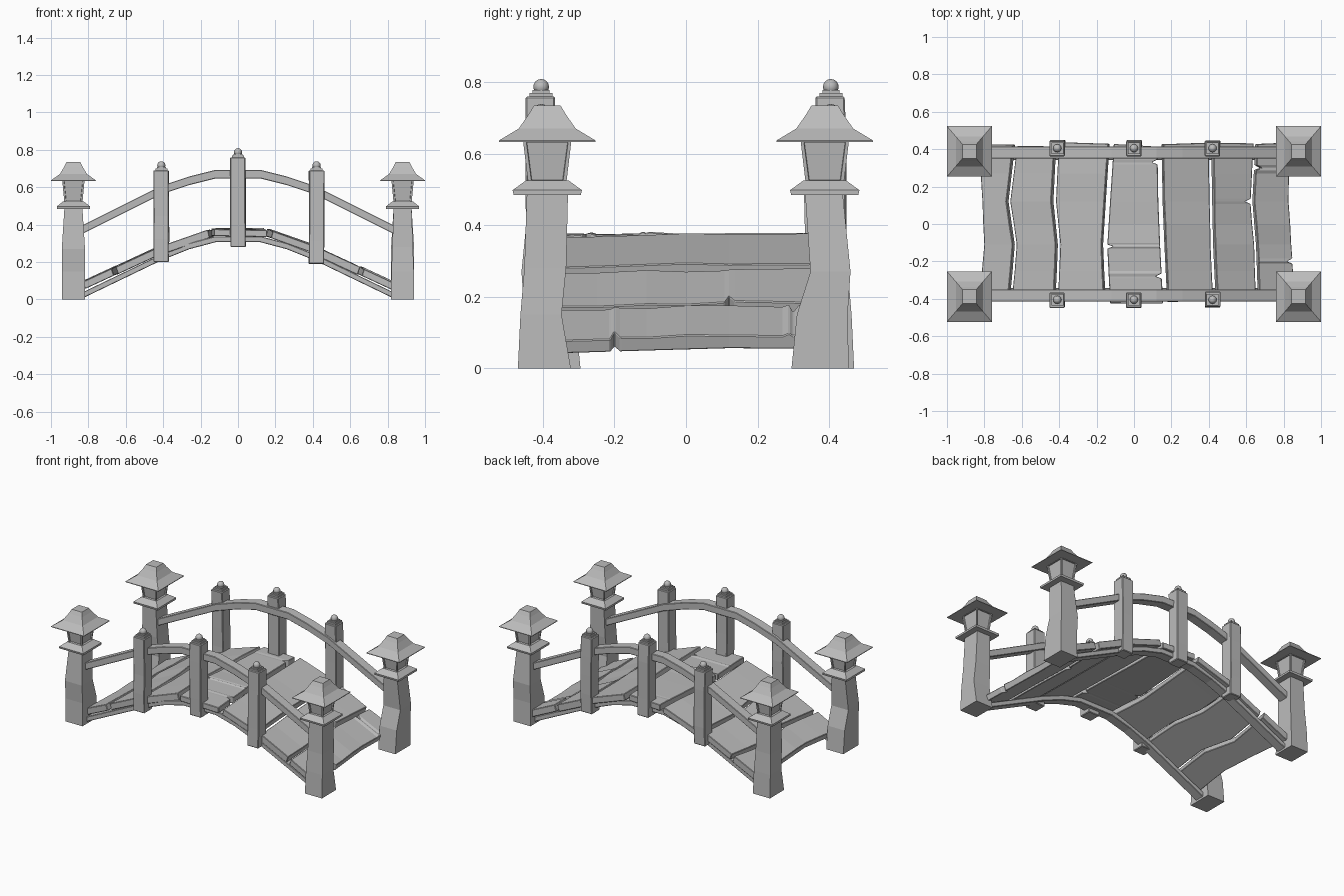
import bpy, bmesh, random
from mathutils import Vector

random.seed(4)
if "Cube" in bpy.data.objects:
    bpy.data.objects.remove(bpy.data.objects["Cube"])

stone = bpy.data.materials.new("plain grey")
stone.use_nodes = True
GREY = (0.5, 0.5, 0.5, 1)
stone.diffuse_color = GREY
stone.node_tree.nodes["Principled BSDF"].inputs["Base Color"].default_value = GREY


def finish(name, bm, bevel=0):
    bmesh.ops.recalc_face_normals(bm, faces=bm.faces)
    mesh = bpy.data.meshes.new(name)
    bm.to_mesh(mesh)
    bm.free()
    mesh.materials.append(stone)
    obj = bpy.data.objects.new(name, mesh)
    bpy.context.collection.objects.link(obj)
    if bevel:
        mod = obj.modifiers.new("Bevel", "BEVEL")
        mod.width, mod.segments = bevel, 1
        mod.limit_method = "ANGLE"
    return obj


def loft(rings):
    """Skin a list of equally long point rings and cap both ends."""
    bm = bmesh.new()
    loops = [[bm.verts.new(p) for p in ring] for ring in rings]
    n = len(loops[0])
    for a, b in zip(loops, loops[1:]):
        for i in range(n):
            bm.faces.new((a[i], a[(i + 1) % n], b[(i + 1) % n], b[i]))
    bm.faces.new(loops[0])
    bm.faces.new(loops[-1])
    return bm


def square(x, y, z, hx, hy):
    return [(x + i * hx, y + j * hy, z) for i, j in ((-1, -1), (1, -1), (1, 1), (-1, 1))]


def tower(name, x, y, levels, bevel=0):
    """Stack of rectangles given as height, half width, half depth."""
    return finish(name, loft([square(x, y, z, hx, hy) for z, hx, hy in levels]), bevel)


def arch(points, x):
    """Height of a mirrored polyline at x."""
    x = abs(x)
    for (xa, za), (xb, zb) in zip(points, points[1:]):
        if x <= xb or xb == points[-1][0]:
            return za + (zb - za) * (x - xa) / (xb - xa)


def beam(name, points, y, half_depth, half_height):
    """Rail or stringer that follows a mirrored arch."""
    xs = [-p[0] for p in reversed(points[1:])] + [p[0] for p in points[1:]]
    rings = []
    for x in xs:
        z = arch(points, x)
        rings.append([(x, y + i * half_depth, z + j * half_height)
                      for i, j in ((-1, -1), (1, -1), (1, 1), (-1, 1))])
    return finish(name, loft(rings), 0.003)


# Rails and stringers
RAIL = [(0, 0.67), (0.12, 0.67), (0.26, 0.635), (0.41, 0.585), (0.84, 0.37)]
STRINGER = [(0, 0.322), (0.12, 0.322), (0.26, 0.285), (0.41, 0.225), (0.84, 0.018)]
for label, s in (("front", -1), ("back", 1)):
    beam(label + "_rail", RAIL, s * 0.382, 0.032, 0.023)
    beam(label + "_stringer", STRINGER, s * 0.375, 0.032, 0.016)

# Corner posts: height, inner edge, outer edge (distance from the middle), half width
STRAIGHT = [(0, 0.322, 0.47, 0.062), (0.15, 0.348, 0.463, 0.06),
            (0.28, 0.335, 0.452, 0.055), (0.49, 0.33, 0.445, 0.048)]
KINKED = [(0, 0.295, 0.455, 0.062), (0.15, 0.31, 0.452, 0.062),
          (0.27, 0.348, 0.46, 0.062), (0.49, 0.333, 0.438, 0.048)]

for side, sx in (("right", -1), ("left", 1)):
    for end, sy in (("front", -1), ("back", 1)):
        tag = end + "_" + side
        x, y = sx * 0.88, sy * 0.388
        profile = KINKED if sx * sy > 0 else STRAIGHT
        finish(tag + "_post", loft([square(x, sy * (a + b) / 2, z, h, (b - a) / 2)
                                    for z, a, b, h in profile]))
        # Lantern ledge
        tower(tag + "_lantern_ledge", x, y,
              [(0.485, 0.088, 0.094), (0.498, 0.088, 0.097), (0.525, 0.054, 0.06)])
        # Lantern box with recessed panes
        bm = loft([square(x, y, 0.515, 0.048, 0.053), square(x, y, 0.64, 0.06, 0.068)])
        bm.normal_update()
        bmesh.ops.recalc_face_normals(bm, faces=bm.faces)
        panes = [f for f in bm.faces if abs(f.normal.z) < 0.5]
        bmesh.ops.inset_individual(bm, faces=panes, thickness=0.013)
        bmesh.ops.inset_individual(bm, faces=panes, thickness=0.002, depth=-0.007)
        finish(tag + "_lantern_box", bm)
        # Flared roof
        tower(tag + "_lantern_roof", x, y,
              [(0.633, 0.12, 0.135), (0.637, 0.12, 0.135), (0.67, 0.073, 0.08),
               (0.71, 0.049, 0.052), (0.735, 0.037, 0.037)])

# Rail posts with caps and knobs
for label, x, low, high in (("right", -0.41, 0.2, 0.69), ("middle", 0, 0.28, 0.76),
                            ("left", 0.42, 0.19, 0.69)):
    for end, sy in (("front", -1), ("back", 1)):
        y = sy * 0.405
        tag = end + "_" + label
        rings = []
        for k in range(5):
            wob = random.uniform(-0.004, 0.004)
            rings.append(square(x + wob / 2, y + wob, low + (high - low) * k / 4, 0.041, 0.041))
        finish(tag + "_rail_post", loft(rings), 0.004)
        tower(tag + "_post_cap", x, y,
              [(high, 0.032, 0.032), (high + 0.01, 0.032, 0.032),
               (high + 0.01, 0.024, 0.024), (high + 0.018, 0.024, 0.024)])
        bm = bmesh.new()
        bmesh.ops.create_uvsphere(bm, u_segments=12, v_segments=8, radius=0.022)
        bmesh.ops.translate(bm, verts=bm.verts, vec=Vector((x, y, high + 0.027)))
        knob = finish(tag + "_post_knob", bm)
        for f in knob.data.polygons:
            f.use_smooth = True

# Deck: wavy seams between planks, sampled from back to front
DECK = [(0, 0.336), (0.14, 0.336), (0.4, 0.245), (0.86, 0.032)]
SEAMS = [(-0.83, -0.81, -0.8, -0.83), (-0.625, -0.66, -0.625, -0.655),
         (-0.405, -0.42, -0.395, -0.41), (-0.12, -0.14, -0.155, -0.14),
         (0.135, 0.14, 0.15, 0.165), (0.4, 0.405, 0.41, 0.425),
         (0.635, 0.62, 0.64, 0.65), (0.83, 0.825, 0.84, 0.86)]
YS = (0.42, 0.12, -0.12, -0.42)
# Splits: plank number, edge (0 right, 1 left), position along the plank
SPLITS = [(3, 0, -0.12), (3, 1, -0.28), (3, 1, 0.33), (5, 1, 0.12), (6, 0, 0.3), (6, 1, -0.2)]


def seam(values, y):
    for k in range(3):
        if y >= YS[k + 1] or k == 2:
            t = (YS[k] - y) / (YS[k] - YS[k + 1])
            return values[k] + (values[k + 1] - values[k]) * t


for p in range(7):
    cuts = [(e, y) for n, e, y in SPLITS if n == p]
    back, front = random.uniform(0.415, 0.435), random.uniform(0.405, 0.425)
    stations = {back: 0, 0.27: 0, 0.12: 0, 0: 0, -0.11: 0, -0.25: 0, -front: 0}
    for e, y in cuts:
        stations.update({y + 0.016: 0, y: e + 1, y - 0.012: 0})
    rise = random.uniform(-0.003, 0.005)
    rings = []
    for y in sorted(stations, reverse=True):
        a, b = seam(SEAMS[p], y) + 0.012, seam(SEAMS[p + 1], y) - 0.01
        a += 0.03 * (stations[y] == 1)
        b -= 0.03 * (stations[y] == 2)
        slant = 0.008 if abs(y) > 0.4 else 0
        za, zb = arch(DECK, a) + rise, arch(DECK, b) + rise
        thick = 0.04 + random.uniform(-0.004, 0.004)
        # Top edge leans with the slope of the plank
        lean = -(zb - za) / (b - a) * thick * 0.7
        jut = random.uniform(-1, 1) * slant
        rings.append([(a, y + jut, za), (b, y - jut, zb),
                      (b + lean, y - jut, zb + thick), (a + lean, y + jut, za + thick)])
    finish("deck_plank_%d" % (p + 1), loft(rings), 0.003)
